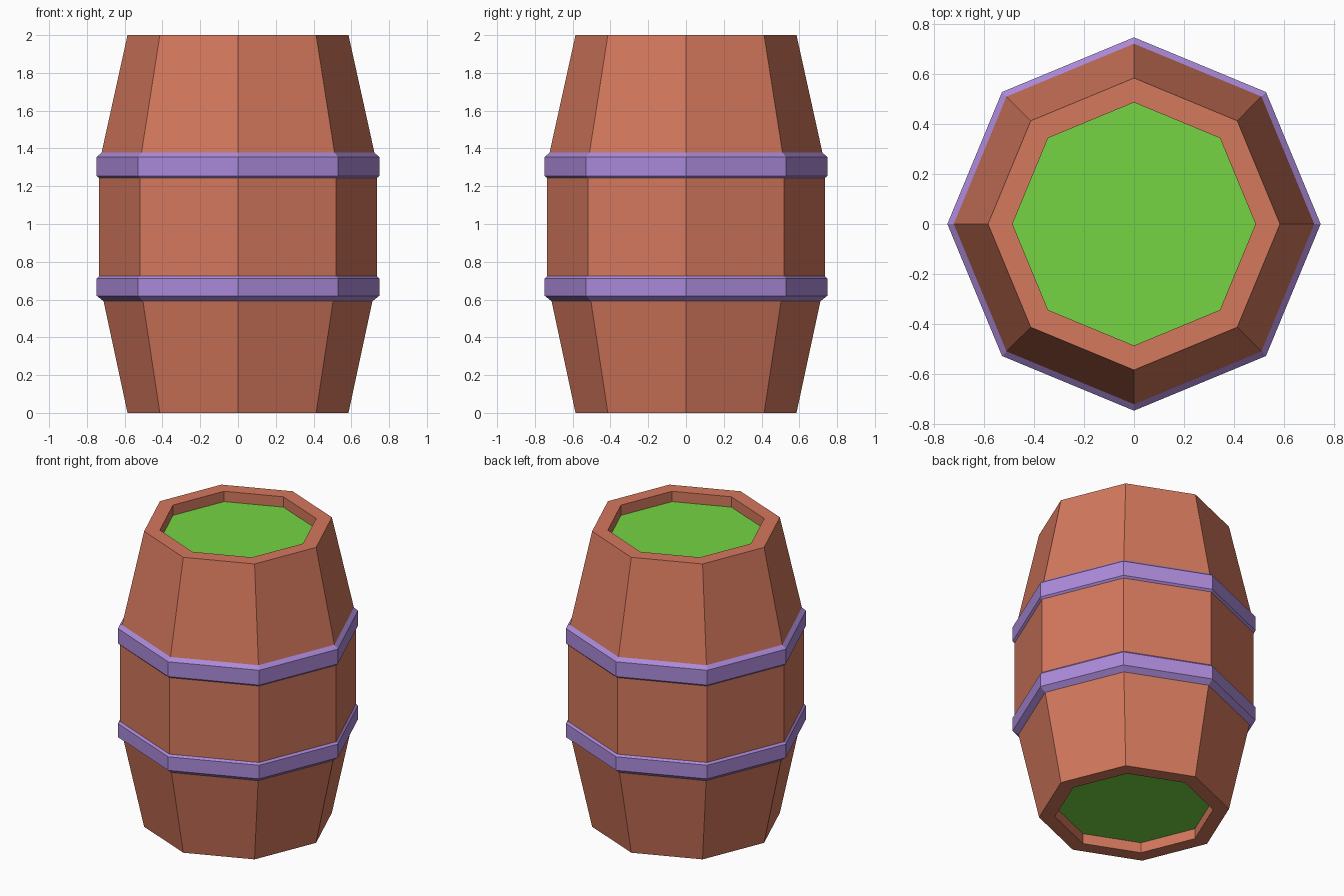
import bpy
import bmesh
from math import cos, sin, pi

cube = bpy.data.objects.get("Cube")
if cube:
    bpy.data.objects.remove(cube, do_unlink=True)

SIDES = 8


def material(name, colour):
    mat = bpy.data.materials.new(name)
    mat.use_nodes = True
    mat.diffuse_color = (*colour, 1)
    bsdf = next(n for n in mat.node_tree.nodes if n.type == 'BSDF_PRINCIPLED')
    bsdf.inputs["Base Color"].default_value = (*colour, 1)
    return mat


def finish(name, bm, mat):
    bmesh.ops.recalc_face_normals(bm, faces=bm.faces)
    mesh = bpy.data.meshes.new(name)
    bm.to_mesh(mesh)
    bm.free()
    mesh.materials.append(mat)
    obj = bpy.data.objects.new(name, mesh)
    bpy.context.collection.objects.link(obj)
    return obj


def ring(bm, radius, z):
    """Octagon with its corners on the x and y axes."""
    angles = [2 * pi * i / SIDES for i in range(SIDES)]
    return [bm.verts.new((radius * cos(a), radius * sin(a), z)) for a in angles]


def lathe(name, profile, mat):
    """Closed radius/height profile turned around z with flat sides."""
    bm = bmesh.new()
    rings = [ring(bm, r, z) for r, z in profile]
    for a, b in zip(rings, rings[1:] + rings[:1]):
        for i in range(SIDES):
            j = (i + 1) % SIDES
            bm.faces.new((a[i], a[j], b[j], b[i]))
    return finish(name, bm, mat)


def lid(name, radius, low, high, mat):
    """Solid octagonal disc."""
    bm = bmesh.new()
    bottom, top = ring(bm, radius, low), ring(bm, radius, high)
    bm.faces.new(bottom[::-1])
    bm.faces.new(top)
    for i in range(SIDES):
        j = (i + 1) % SIDES
        bm.faces.new((bottom[i], bottom[j], top[j], top[i]))
    return finish(name, bm, mat)


wood = material("terracotta wood", (0.66, 0.188, 0.11))
hoop = material("purple hoop", (0.41, 0.255, 0.70))
green = material("green lid", (0.178, 0.66, 0.055))

# Staved shell: outer bulge, flat rims and straight inner wall
RIM, BELLY, INNER = 0.585, 0.735, 0.487
lathe("barrel_shell", [(RIM, 0), (BELLY, 0.7), (BELLY, 1.32), (RIM, 2),
                       (INNER, 2), (INNER, 0)], wood)

# Hoops with bevelled edges
HOOP = 0.748
lathe("lower_hoop", [(0.71, 0.59), (HOOP, 0.62), (HOOP, 0.712),
                     (0.732, 0.728), (0.70, 0.70)], hoop)
lathe("upper_hoop", [(0.732, 1.24), (HOOP, 1.255), (HOOP, 1.355),
                     (0.722, 1.378), (0.70, 1.32)], hoop)

# Recessed end lids
DEPTH = 0.07
lid("bottom_lid", INNER, DEPTH, DEPTH + 0.04, green)
lid("top_lid", INNER, 2 - DEPTH - 0.04, 2 - DEPTH, green)
